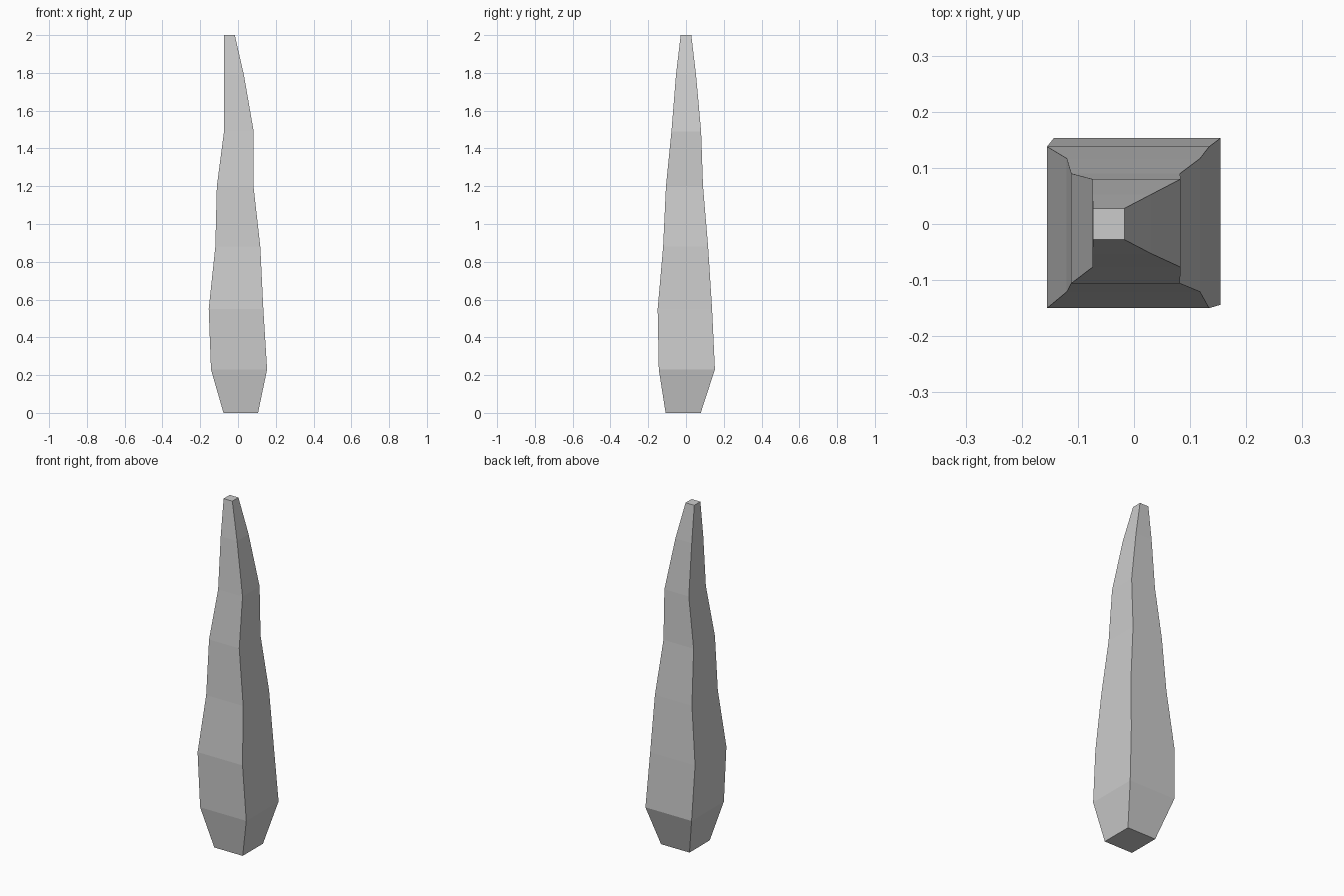
import bpy
import bmesh

cube = bpy.data.objects.get("Cube")
if cube:
    bpy.data.objects.remove(cube, do_unlink=True)

# Single stone colour
stone = bpy.data.materials.new("light grey")
stone.use_nodes = True
colour = (0.6, 0.6, 0.6, 1)
stone.diffuse_color = colour
stone.node_tree.nodes["Principled BSDF"].inputs["Base Color"].default_value = colour

# Cross-sections from base to tip: height, x range, y range
sections = [
    (0.00, -0.077, 0.106, -0.108, 0.078),
    (0.23, -0.143, 0.154, -0.144, 0.153),
    (0.55, -0.155, 0.134, -0.150, 0.138),
    (0.88, -0.120, 0.118, -0.121, 0.117),
    (1.20, -0.112, 0.082, -0.106, 0.090),
    (1.49, -0.074, 0.083, -0.077, 0.080),
    (1.79, -0.074, 0.031, -0.053, 0.053),
    (2.00, -0.073, -0.017, -0.028, 0.028),
]

# Tapering four-sided spire, lofted through the cross-sections
bm = bmesh.new()
rings = []
for z, left, right, front, back in sections:
    corners = [(left, front), (right, front), (right, back), (left, back)]
    rings.append([bm.verts.new((x, y, z)) for x, y in corners])
for low, high in zip(rings, rings[1:]):
    for i in range(4):
        j = (i + 1) % 4
        bm.faces.new((low[i], low[j], high[j], high[i]))
bm.faces.new(rings[0][::-1])
bm.faces.new(rings[-1])
bmesh.ops.recalc_face_normals(bm, faces=bm.faces)

mesh = bpy.data.meshes.new("spire")
bm.to_mesh(mesh)
bm.free()
mesh.materials.append(stone)
bpy.context.collection.objects.link(bpy.data.objects.new("spire", mesh))
